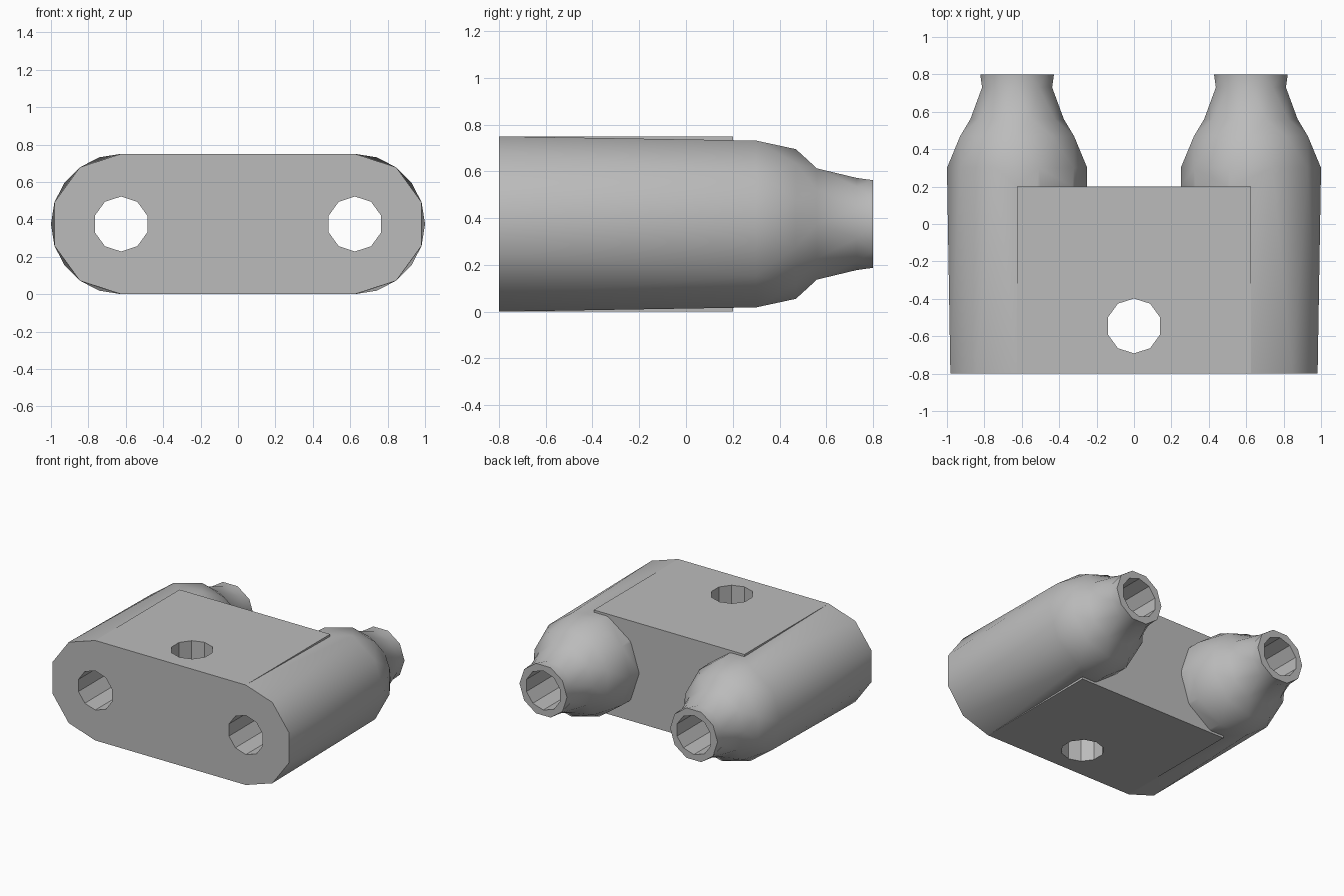
import bpy, bmesh, math

if "Cube" in bpy.data.objects:
    bpy.data.objects.remove(bpy.data.objects["Cube"], do_unlink=True)

SIDES = 10
STEP = math.tau / SIDES
CENTRE_X, CENTRE_Z, HOLE_R = 0.625, 0.375, 0.147

grey = bpy.data.materials.new("plain grey")
grey.use_nodes = True
colour = (0.5, 0.5, 0.5, 1)
grey.diffuse_color = colour
grey.node_tree.nodes["Principled BSDF"].inputs["Base Color"].default_value = colour


def finish(bm, name):
    bmesh.ops.recalc_face_normals(bm, faces=bm.faces)
    mesh = bpy.data.meshes.new(name)
    bm.to_mesh(mesh)
    bm.free()
    mesh.materials.append(grey)
    ob = bpy.data.objects.new(name, mesh)
    bpy.context.collection.objects.link(ob)
    return ob


def lobe(name, x, profile):
    """Loft ten-sided rings along y, each turned half a step from the last."""
    bm = bmesh.new()
    rings = []
    for k, (y, r) in enumerate(profile):
        phase = STEP / 2 * (1 - k)
        rings.append([bm.verts.new((x + r * math.cos(phase + STEP * i), y,
                                    CENTRE_Z + r * math.sin(phase + STEP * i)))
                      for i in range(SIDES)])
    for a, b in zip(rings, rings[1:]):
        for i in range(SIDES):
            j = (i + 1) % SIDES
            bm.faces.new((a[i], b[i], b[j]))
            bm.faces.new((a[i], b[j], a[j]))
    bm.faces.new(rings[0])
    bm.faces.new(rings[-1])
    return finish(bm, name)


def block(name, half_x, y0, y1, height):
    bm = bmesh.new()
    bmesh.ops.create_cube(bm, size=1)
    for v in bm.verts:
        v.co = (v.co.x * 2 * half_x, y0 + (v.co.y + 0.5) * (y1 - y0),
                (v.co.z + 0.5) * height)
    return finish(bm, name)


def drill(name, location, along_y):
    bm = bmesh.new()
    bmesh.ops.create_cone(bm, cap_ends=True, segments=SIDES, radius1=HOLE_R,
                          radius2=HOLE_R, depth=3)
    ob = finish(bm, name)
    ob.location = location
    ob.rotation_euler.x = math.pi / 2 if along_y else 0
    return ob


def combine(target, other, operation):
    mod = target.modifiers.new(operation.lower(), 'BOOLEAN')
    mod.operation, mod.solver, mod.object = operation, 'EXACT', other
    bpy.context.view_layer.objects.active = target
    bpy.ops.object.modifier_apply(modifier=mod.name)
    bpy.data.objects.remove(other, do_unlink=True)


# Centre block, with a rounded shoulder and nozzle lobe on each side
body = block("coupling_body", CENTRE_X, -0.8, 0.2, 0.75)
profile = [(-0.8, 0.375), (0.3, 0.375), (0.47, 0.32),
           (0.56, 0.25), (0.73, 0.197), (0.8, 0.197)]
for side in (-1, 1):
    combine(body, lobe("lobe", side * CENTRE_X, profile), 'UNION')

# Long bores through both lobes and one upright bolt hole
for side in (-1, 1):
    combine(body, drill("bore", (side * CENTRE_X, 0, CENTRE_Z), True), 'DIFFERENCE')
combine(body, drill("bolt_hole", (0, -0.545, CENTRE_Z), False), 'DIFFERENCE')

# Soft shading on the lobes, crisp edges elsewhere
bpy.ops.object.select_all(action='DESELECT')
body.select_set(True)
bpy.context.view_layer.objects.active = body
bpy.ops.object.shade_smooth_by_angle(angle=math.radians(30))
